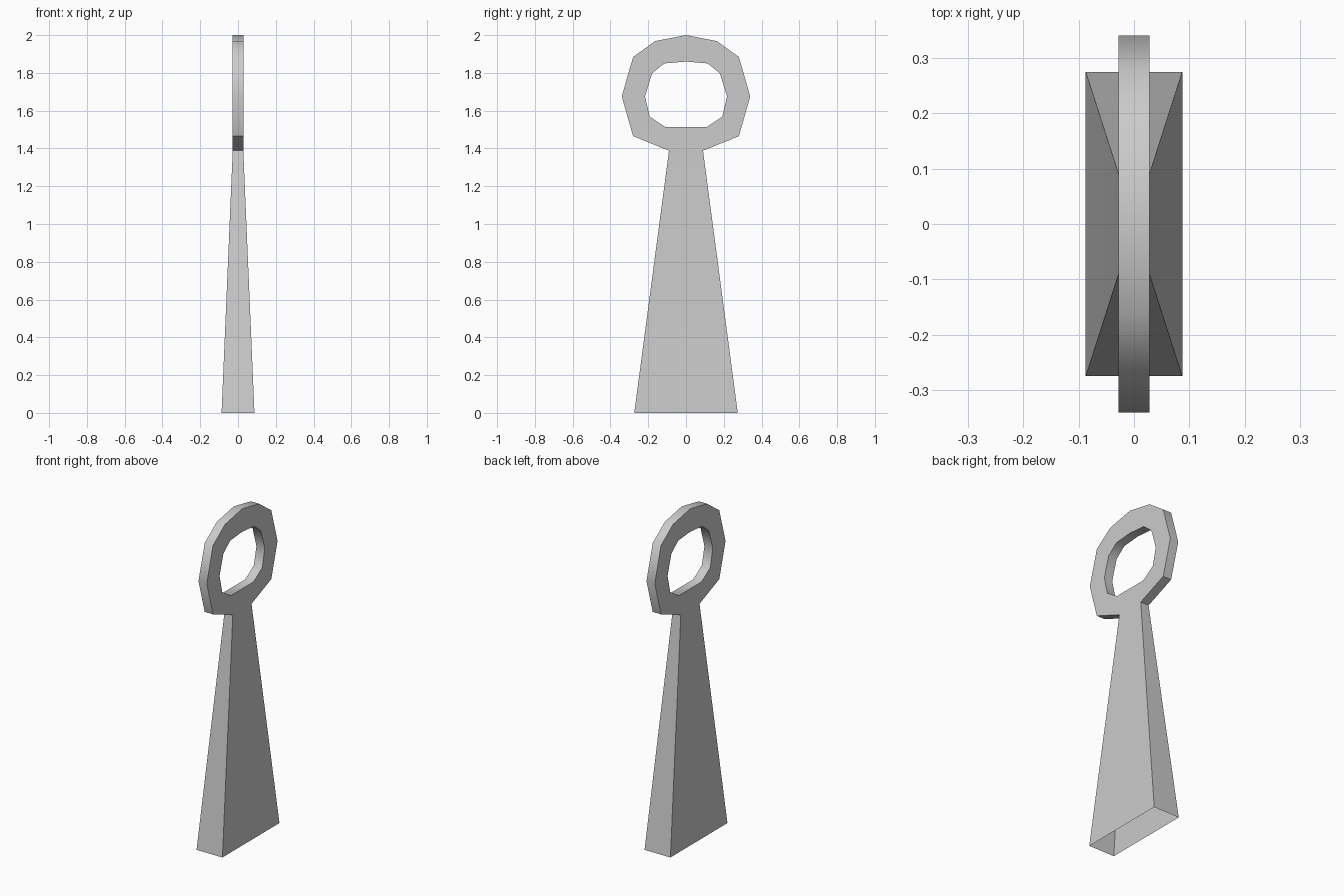
import bpy, bmesh, math

if "Cube" in bpy.data.objects:
    bpy.data.objects.remove(bpy.data.objects["Cube"])

# Half outlines (y, z) of the loop, from the top down to the neck
OUTER = [(0, 2.0), (0.164, 1.968), (0.28, 1.884), (0.34, 1.675), (0.28, 1.465), (0.09, 1.388)]
INNER = [(0, 1.86), (0.115, 1.85), (0.18, 1.797), (0.217, 1.675), (0.192, 1.568), (0.11, 1.514)]
HALF = 0.028                 # half thickness of the loop
BASE_X, BASE_Y = 0.087, 0.274


def mirrored(half):
    return half + [(-y, z) for y, z in reversed(half[1:])]


bm = bmesh.new()


def ring(points, x):
    return [bm.verts.new((x, y, z)) for y, z in mirrored(points)]


out_f, out_b = ring(OUTER, HALF), ring(OUTER, -HALF)
in_f, in_b = ring(INNER, HALF), ring(INNER, -HALF)
n, neck = len(out_f), len(OUTER) - 1

# Loop: two flat sides, outer rim (open where it joins the shaft), inner rim
for i in range(n):
    j = (i + 1) % n
    bm.faces.new((out_f[i], out_f[j], in_f[j], in_f[i]))
    bm.faces.new((out_b[j], out_b[i], in_b[i], in_b[j]))
    bm.faces.new((in_f[i], in_f[j], in_b[j], in_b[i]))
    if i != neck:
        bm.faces.new((out_f[j], out_f[i], out_b[i], out_b[j]))

# Tapered shaft: four walls from the neck to the base, open underneath
top = [out_f[neck], out_f[neck + 1], out_b[neck + 1], out_b[neck]]
base = [bm.verts.new((x * BASE_X, y * BASE_Y, 0)) for x, y in ((1, 1), (1, -1), (-1, -1), (-1, 1))]
for i in range(4):
    j = (i + 1) % 4
    bm.faces.new((top[i], top[j], base[j], base[i]))

bmesh.ops.recalc_face_normals(bm, faces=bm.faces)
mesh = bpy.data.meshes.new("looped_post")
bm.to_mesh(mesh)
bm.free()
post = bpy.data.objects.new("looped_post", mesh)
bpy.context.collection.objects.link(post)

# Soft rim shading with crisp edges
bpy.context.view_layer.objects.active = post
post.select_set(True)
bpy.ops.object.shade_smooth_by_angle(angle=math.radians(45))
